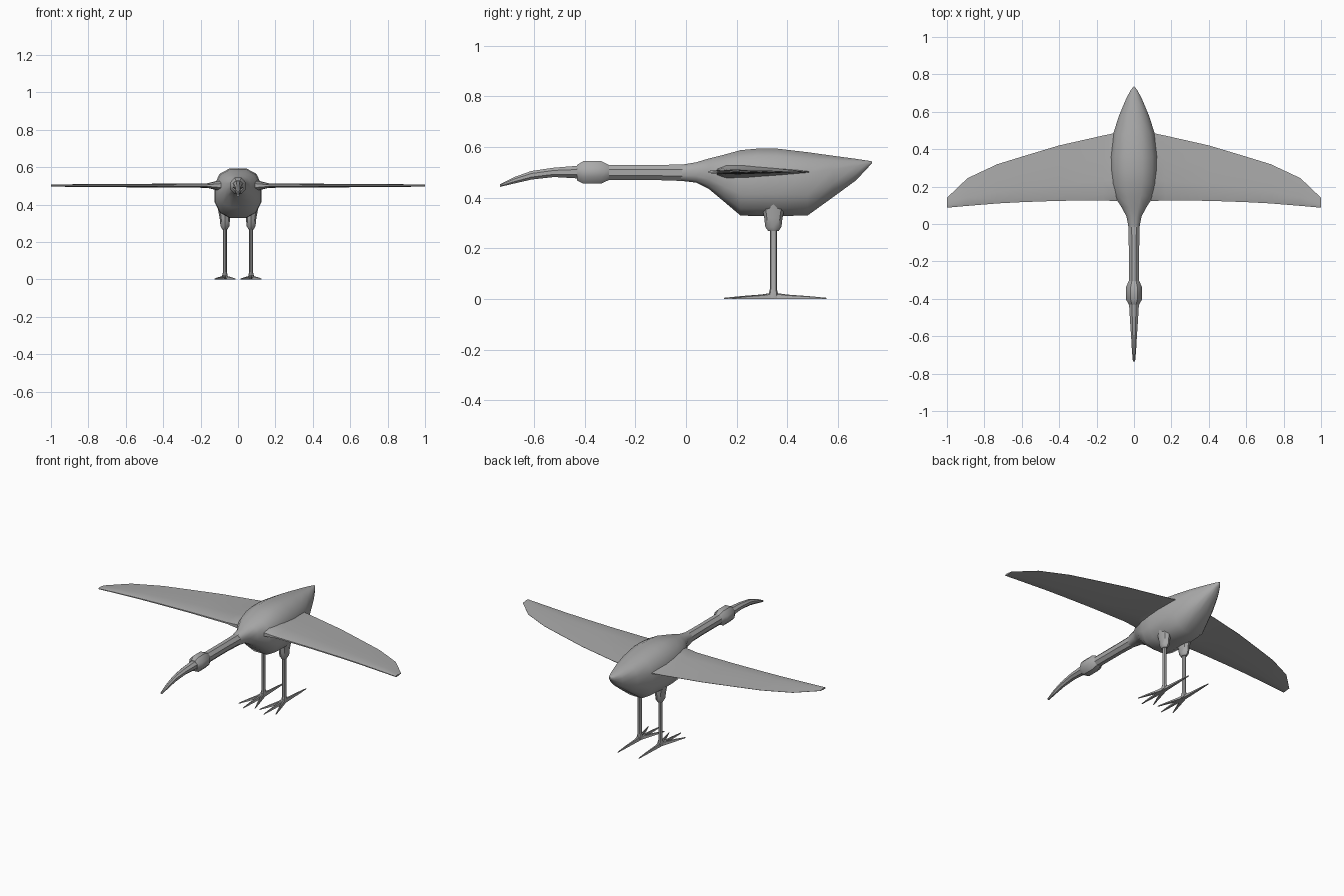
import bpy, bmesh
from math import cos, sin, pi, copysign
from mathutils import Vector

cube = bpy.data.objects.get("Cube")
if cube:
    bpy.data.objects.remove(cube, do_unlink=True)

grey = bpy.data.materials.new("plain grey")
grey.use_nodes = True
grey.diffuse_color = (0.4, 0.4, 0.4, 1)
grey.node_tree.nodes["Principled BSDF"].inputs["Base Color"].default_value = (0.4, 0.4, 0.4, 1)


def loft(name, rings, angle=40):
    """Skin a list of equal-length point rings and cap both ends."""
    bm = bmesh.new()
    loops = [[bm.verts.new(p) for p in ring] for ring in rings]
    n = len(loops[0])
    for a, b in zip(loops, loops[1:]):
        for i in range(n):
            j = (i + 1) % n
            bm.faces.new((a[i], a[j], b[j], b[i]))
    bm.faces.new(loops[0])
    bm.faces.new(loops[-1])
    bmesh.ops.recalc_face_normals(bm, faces=bm.faces)
    mesh = bpy.data.meshes.new(name)
    bm.to_mesh(mesh)
    bm.free()
    mesh.materials.append(grey)
    obj = bpy.data.objects.new(name, mesh)
    bpy.context.collection.objects.link(obj)
    bpy.ops.object.select_all(action='DESELECT')
    obj.select_set(True)
    bpy.context.view_layer.objects.active = obj
    bpy.ops.object.shade_smooth_by_angle(angle=angle * pi / 180)
    return obj


def section(y, half, top, bottom, sides=12, power=1.0):
    """Rounded cross-section facing along y; a lower power is boxier."""
    mid, tall = (top + bottom) / 2, (top - bottom) / 2
    ring = []
    for i in range(sides):
        c, s = cos(2 * pi * (i + .5) / sides), sin(2 * pi * (i + .5) / sides)
        k = tall / sin(pi / 2 - pi / sides) if sides % 4 else tall / cos(pi / sides)
        ring.append((half * copysign(abs(c) ** power, c) / cos(pi / sides) ** power, y,
                     mid + k * copysign(abs(s) ** power, s) * cos(pi / sides) ** (1 - power)))
    return ring


def tube(name, stops, sides=8):
    """Upright or slanted tube through (centre, x radius, y radius) stops."""
    return loft(name, [[(c[0] + rx * cos(2 * pi * i / sides), c[1] + ry * sin(2 * pi * i / sides), c[2])
                        for i in range(sides)] for c, rx, ry in stops])


# Body with tail: y, half width, top, bottom
BODY = [(-.02, .029, .53, .467), (.04, .04, .54, .46), (.09, .067, .555, .435),
        (.15, .105, .57, .385), (.215, .122, .588, .33), (.28, .126, .594, .328),
        (.36, .126, .594, .328), (.48, .112, .58, .33), (.58, .08, .566, .402),
        (.67, .042, .554, .468), (.715, .018, .547, .515), (.735, .003, .544, .538)]
loft("body", [section(*s, power=.8) for s in BODY], 50)

# Neck, head and curved bill
NECK = [(y, .028, .53, .47) for y in (-.32, -.22, -.12)] + [(0, .03, .531, .466)]
loft("neck", [section(*s, sides=8) for s in NECK])
HEAD = [(-.43, .028, .53, .468), (-.405, .042, .545, .456), (-.335, .042, .545, .456), (-.305, .028, .53, .47)]
loft("head", [section(*s, sides=8) for s in HEAD])
BILL = [(-.735, .006, .453, .443), (-.68, .011, .481, .456), (-.61, .015, .506, .472),
        (-.52, .021, .519, .482), (-.42, .027, .527, .476)]
loft("bill", [section(*s, sides=8) for s in BILL])

# Wing stations: x, leading y, trailing y, half thickness
WING = [(.09, .122, .49, .03), (.125, .124, .481, .022), (.165, .126, .473, .012), (.4, .124, .42, .010),
        (.6, .117, .36, .009), (.73, .11, .32, .008), (.89, .097, .245, .007), (1, .087, .14, .005)]
# Fraction along the chord and thickness factor
AIRFOIL = [(0, -.35), (0, .35), (.1, .9), (.3, 1), (.65, .6), (1, .08), (1, -.08), (.65, -.6), (.3, -1), (.1, -.9)]
# Toe tips relative to the ankle
TOES = {"middle_toe": (0, -.195), "outer_toe": (.055, -.16), "inner_toe": (-.055, -.16), "back_toe": (0, .21)}

for side, label in ((1, "left"), (-1, "right")):
    loft(label + "_wing", [[(side * x, a + (b - a) * f, .502 + t * h) for f, h in AIRFOIL]
                           for x, a, b, t in WING])
    ankle = Vector((side * .07, .345, 0))
    up = Vector((0, 0, 1))
    tube(label + "_thigh", [(ankle + up * z, rx, ry) for z, rx, ry in
                            ((.268, .014, .02), (.285, .024, .032), (.32, .027, .036), (.37, .036, .046), (.42, .04, .05))])
    tube(label + "_shank", [(ankle + up * z, rx, ry) for z, rx, ry in
                            ((.004, .016, .02), (.022, .015, .018), (.04, .01, .014), (.28, .01, .014))])
    # Long tapering toes, flat on the ground
    for toe, (dx, dy) in TOES.items():
        tip = Vector((side * dx, dy, 0))
        across = Vector((-tip.y, tip.x, 0)).normalized()
        rings = []
        for f, w, h in ((0, .011, .026), (.25, .009, .018), (.65, .006, .012), (1, .002, .005)):
            c = ankle + tip * f
            rings.append([c - across * w, c - across * w * .6 + up * h * .8, c + up * h,
                          c + across * w * .6 + up * h * .8, c + across * w])
        loft(label + "_" + toe, rings)
